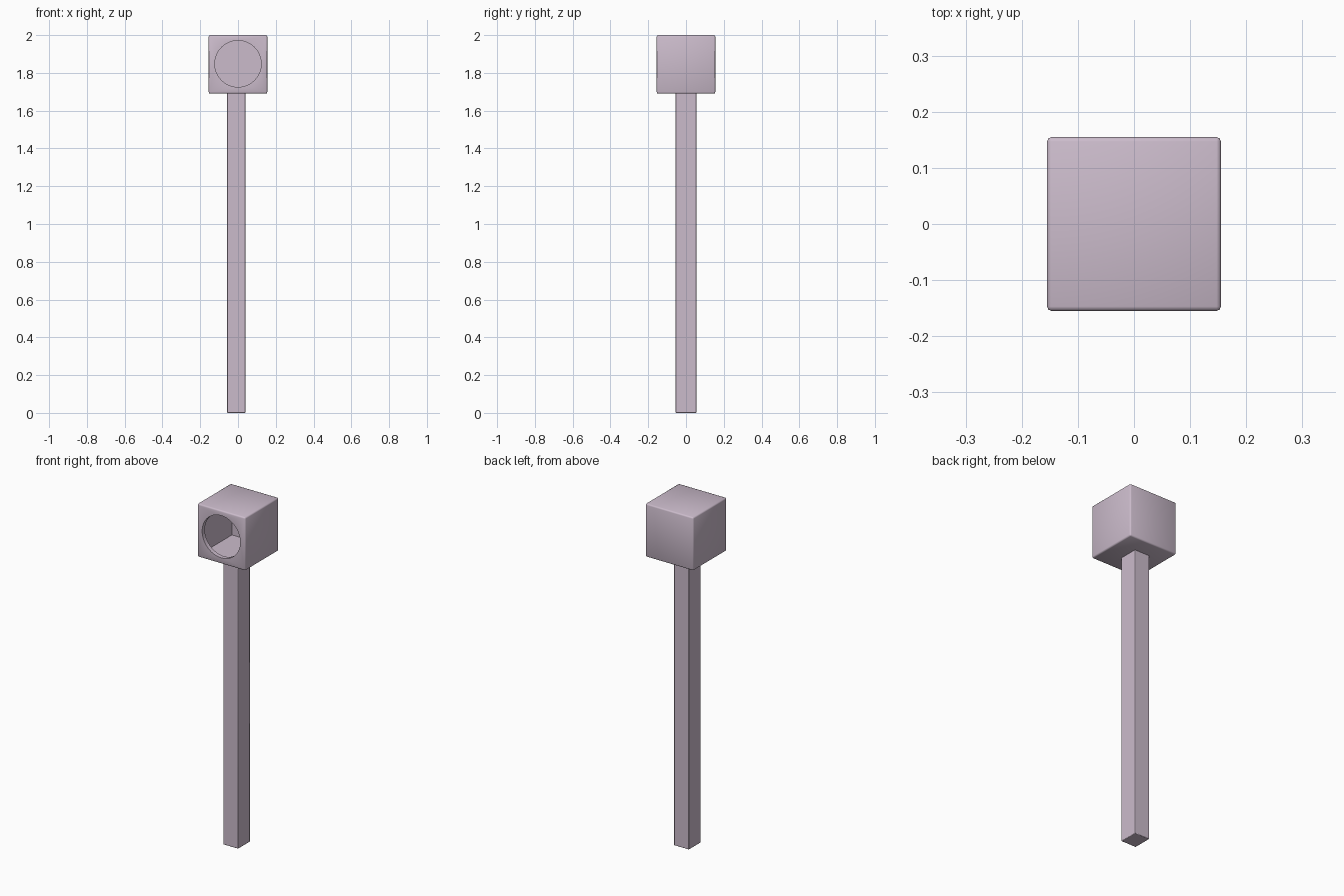
import bpy, math

if "Cube" in bpy.data.objects:
    bpy.data.objects.remove(bpy.data.objects["Cube"])

mat = bpy.data.materials.new("pale_mauve")
mat.diffuse_color = (0.6, 0.5, 0.6, 1)
mat.use_nodes = True
mat.node_tree.nodes["Principled BSDF"].inputs["Base Color"].default_value = mat.diffuse_color


def box(name, lo, hi, bevel=0.0):
    size = [b - a for a, b in zip(lo, hi)]
    mid = [(a + b) / 2 for a, b in zip(lo, hi)]
    bpy.ops.mesh.primitive_cube_add(size=1, location=mid)
    ob = bpy.context.object
    ob.name = name
    ob.scale = size
    bpy.ops.object.transform_apply(location=False, rotation=False, scale=True)
    ob.data.materials.append(mat)
    if bevel:
        mod = ob.modifiers.new("soft_edges", 'BEVEL')
        mod.width = bevel
        mod.segments = 2
    return ob


def cut(ob, cutter):
    mod = ob.modifiers.new("cut", 'BOOLEAN')
    mod.operation = 'DIFFERENCE'
    mod.solver = 'EXACT'
    mod.object = cutter
    cutter.hide_render = True
    bpy.context.view_layer.objects.active = ob
    for m in list(ob.modifiers):
        bpy.ops.object.modifier_apply(modifier=m.name)
    bpy.data.objects.remove(cutter)


def smooth(ob):
    bpy.ops.object.select_all(action='DESELECT')
    ob.select_set(True)
    bpy.context.view_layer.objects.active = ob
    bpy.ops.object.shade_smooth_by_angle(angle=math.radians(50))


# Hollow nesting box
H, W = 0.155, 0.13
house = box("nest_box", (-H, -H, 1.69), (H, H, 2.0), 0.008)
cut(house, box("cavity", (-W, -W, 1.715), (W, W, 1.975)))

# Round entrance through the front wall
bpy.ops.mesh.primitive_cylinder_add(vertices=48, radius=0.123, depth=0.16,
                                    location=(0, -0.165, 1.848),
                                    rotation=(math.pi / 2, 0, 0))
cut(house, bpy.context.object)
smooth(house)

# Square post, slightly off centre, ending inside the box floor
post = box("post", (-0.057, -0.055, 0), (0.039, 0.055, 1.70), 0.003)
smooth(post)
